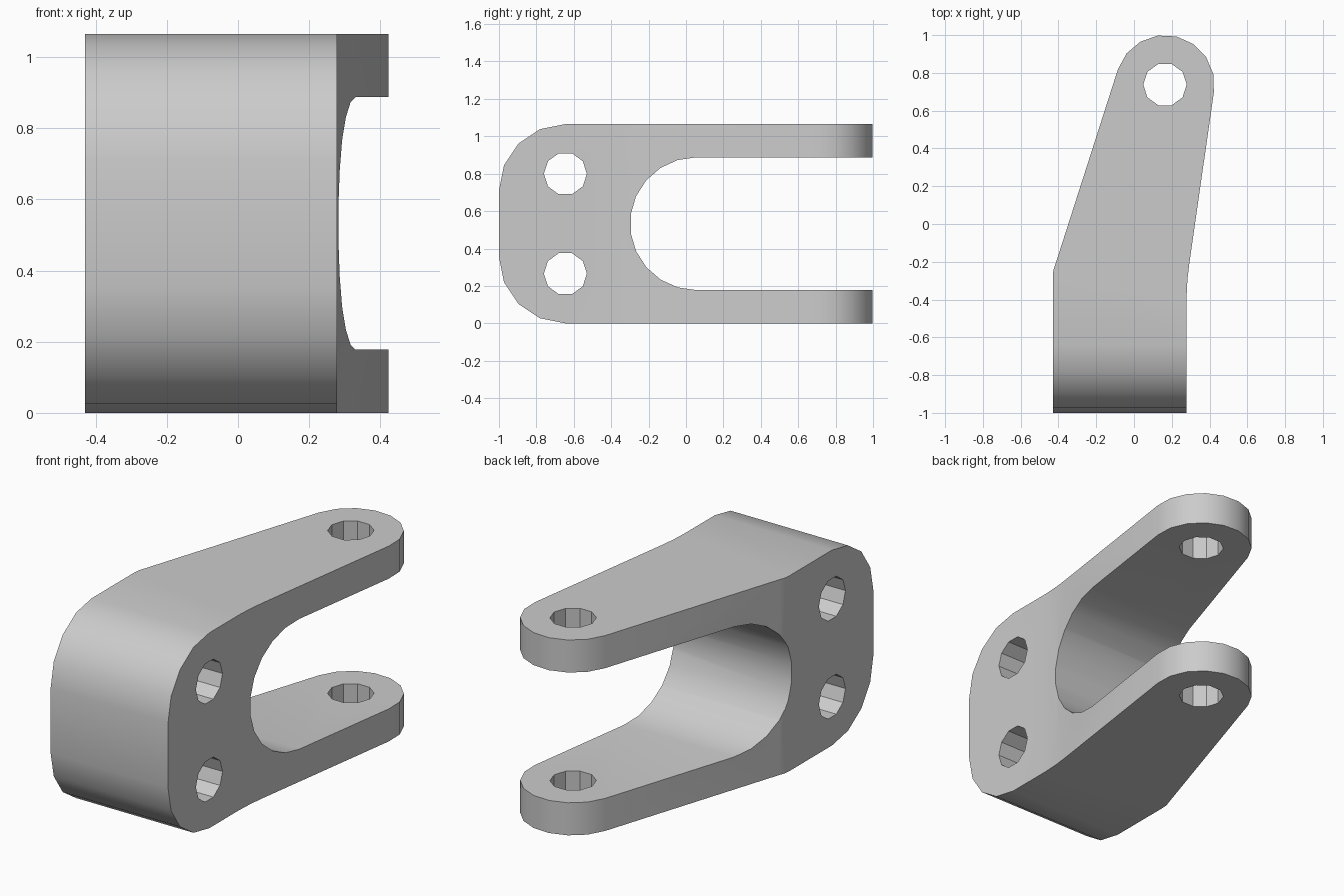
import bpy
import bmesh
from math import sin, cos, radians
from mathutils import Vector

cube = bpy.data.objects.get("Cube")
if cube:
    bpy.data.objects.remove(cube, do_unlink=True)

HEIGHT = 1.065
MID = HEIGHT / 2
ROUND = 0.355

grey = bpy.data.materials.new("grey metal")
grey.use_nodes = True
grey.diffuse_color = (0.6, 0.6, 0.6, 1)
grey.node_tree.nodes["Principled BSDF"].inputs["Base Color"].default_value = (0.6, 0.6, 0.6, 1)


def arc(cx, cy, r, start, end, steps):
    """Points along a circular arc, angles in degrees."""
    angles = [radians(start + (end - start) * i / steps) for i in range(steps + 1)]
    return [(cx + r * cos(a), cy + r * sin(a)) for a in angles]


def prism(name, outline, axis, low, high):
    """Extrude a flat outline along x (outline is y, z) or z (outline is x, y)."""
    place = (lambda p: (low, *p)) if axis == "x" else (lambda p: (*p, low))
    shift = Vector((high - low, 0, 0)) if axis == "x" else Vector((0, 0, high - low))
    bm = bmesh.new()
    face = bm.faces.new([bm.verts.new(place(p)) for p in outline])
    ext = bmesh.ops.extrude_face_region(bm, geom=[face])["geom"]
    bmesh.ops.translate(bm, vec=shift, verts=[v for v in ext if isinstance(v, bmesh.types.BMVert)])
    bmesh.ops.recalc_face_normals(bm, faces=bm.faces)
    mesh = bpy.data.meshes.new(name)
    bm.to_mesh(mesh)
    bm.free()
    mesh.materials.append(grey)
    obj = bpy.data.objects.new(name, mesh)
    bpy.context.collection.objects.link(obj)
    return obj


def combine(target, tool, operation):
    """Apply a boolean and discard the tool."""
    mod = target.modifiers.new("shape", "BOOLEAN")
    mod.operation, mod.solver, mod.object = operation, "EXACT", tool
    bpy.context.view_layer.objects.active = target
    bpy.ops.object.modifier_apply(modifier=mod.name)
    bpy.data.objects.remove(tool, do_unlink=True)


# Side outline: rounded front and a deep round-ended slot between two arms
side = arc(ROUND - 1, HEIGHT - ROUND, ROUND, 90, 180, 4)
side += arc(ROUND - 1, ROUND, ROUND, 180, 270, 4)
side += [(1.1, 0), (1.1, MID - ROUND)]
side += arc(0.056, MID, ROUND, 270, 90, 11)
side += [(1.1, MID + ROUND), (1.1, HEIGHT)]
bracket = prism("clevis_bracket", side, "x", -0.6, 0.6)

# Plan outline: straight block that bends into a tapering, rounded arm
plan = [(-0.43, -1.1), (-0.43, -0.28), (-0.427, -0.245), (-0.415, -0.21)]
plan += arc(0.164, 0.738, 0.262, 162, -9, 8)
plan += [(0.294, -0.2), (0.283, -0.29), (0.278, -0.39), (0.278, -1.1)]
combine(bracket, prism("plan_cutter", plan, "z", -0.2, 1.3), "INTERSECT")

# Pin hole through both arms, bolt holes through the block
pin = arc(0.164, 0.738, 0.115, 0, 324, 9)
combine(bracket, prism("pin_cutter", pin, "z", -0.2, 1.3), "DIFFERENCE")
for side_sign in (-1, 1):
    bolt = arc(ROUND - 1, MID + side_sign * 0.267, 0.115, 0, 324, 9)
    combine(bracket, prism("bolt_cutter", bolt, "x", -0.7, 0.7), "DIFFERENCE")

# Smooth the rounded bends, keep the hole facets and rims crisp
bpy.ops.object.select_all(action="DESELECT")
bracket.select_set(True)
bpy.context.view_layer.objects.active = bracket
bpy.ops.object.shade_smooth_by_angle(angle=radians(30))
